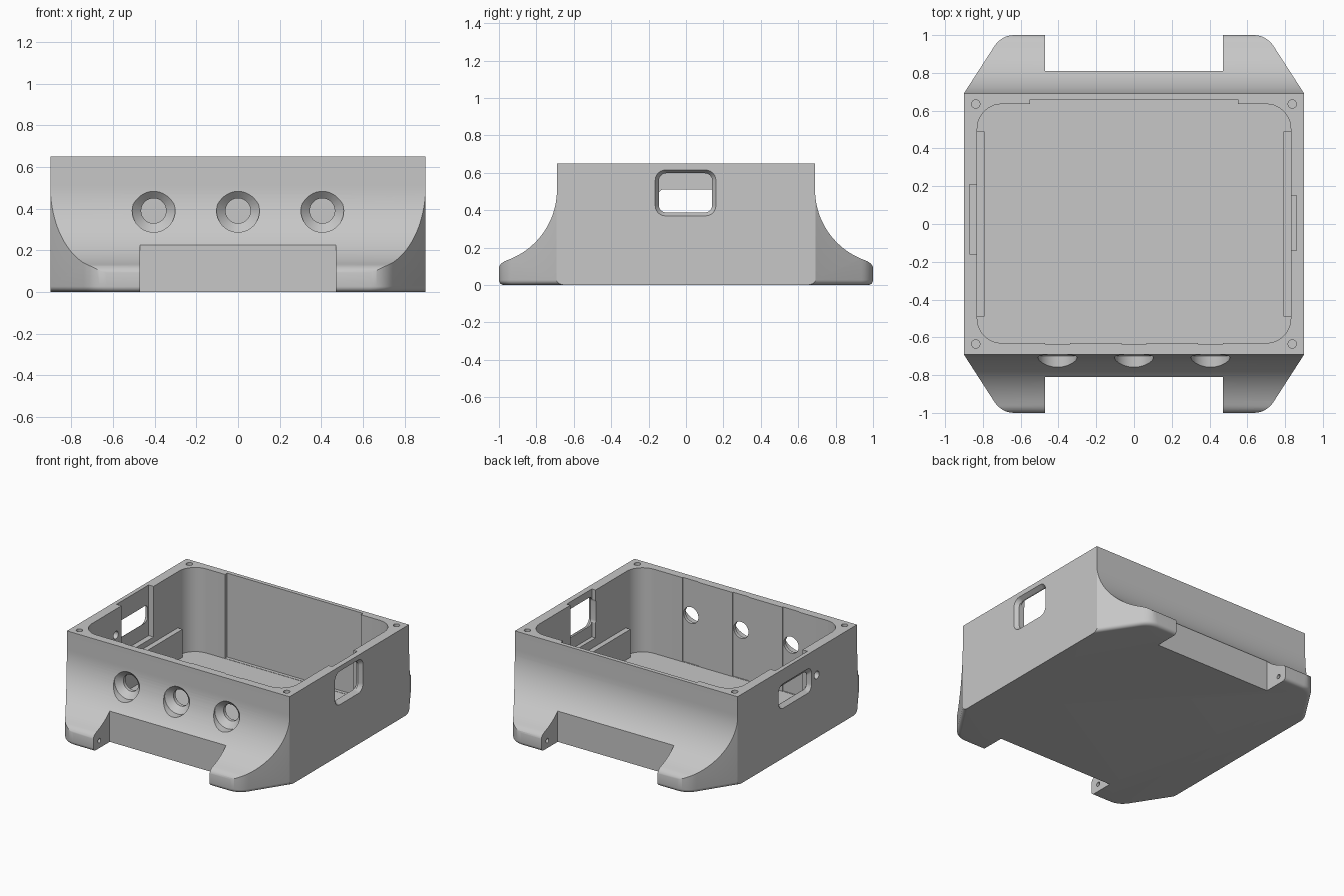
import bpy, bmesh, math

cube = bpy.data.objects.get("Cube")
if cube:
    bpy.data.objects.remove(cube, do_unlink=True)

mat = bpy.data.materials.new("light_grey_plastic")
mat.use_nodes = True
GREY = (0.57, 0.57, 0.57, 1)
mat.diffuse_color = GREY
mat.node_tree.nodes["Principled BSDF"].inputs["Base Color"].default_value = GREY

HALF_X, HALF_Y, TOP, FLOOR = 0.9, 0.69, 0.65, 0.035
PLACE = {"x": lambda u, v, w: (w, u, v),
         "y": lambda u, v, w: (u, w, v),
         "z": lambda u, v, w: (u, v, w)}


def loft(name, axis, sections):
    """Capped solid through (outline, position) sections along an axis."""
    bm = bmesh.new()
    rings = [[bm.verts.new(PLACE[axis](u, v, w)) for u, v in pts] for pts, w in sections]
    n = len(rings[0])
    for a, b in zip(rings, rings[1:]):
        for i in range(n):
            bm.faces.new((a[i], a[(i + 1) % n], b[(i + 1) % n], b[i]))
    bm.faces.new(rings[0])
    bm.faces.new(rings[-1])
    bmesh.ops.recalc_face_normals(bm, faces=bm.faces)
    mesh = bpy.data.meshes.new(name)
    bm.to_mesh(mesh)
    bm.free()
    mesh.materials.append(mat)
    obj = bpy.data.objects.new(name, mesh)
    bpy.context.collection.objects.link(obj)
    return obj


def rounded(u0, u1, v0, v1, r, steps=10):
    pts = []
    for k, (cu, cv) in enumerate([(u1 - r, v1 - r), (u0 + r, v1 - r),
                                  (u0 + r, v0 + r), (u1 - r, v0 + r)]):
        for i in range(steps + 1):
            a = (k + i / steps) * math.pi / 2
            pts.append((cu + r * math.cos(a), cv + r * math.sin(a)))
    return pts


def circle(u, v, r, n=40):
    return [(u + r * math.cos(2 * math.pi * i / n), v + r * math.sin(2 * math.pi * i / n))
            for i in range(n)]


def bezier(a, b, c, n=8):
    return [tuple((1 - t) ** 2 * p + 2 * t * (1 - t) * q + t * t * s
                  for p, q, s in zip(a, b, c)) for t in [i / n for i in range(n + 1)]]


def box(name, x0, x1, y0, y1, z0, z1):
    rect = [(x0, y0), (x1, y0), (x1, y1), (x0, y1)]
    return loft(name, "z", [(rect, z0), (rect, z1)])


def combine(target, tool, operation="DIFFERENCE"):
    mod = target.modifiers.new("cut", "BOOLEAN")
    mod.operation, mod.solver, mod.object = operation, "EXACT", tool
    bpy.context.view_layer.objects.active = target
    bpy.ops.object.modifier_apply(modifier=mod.name)
    bpy.data.objects.remove(tool, do_unlink=True)


def plan(d):
    """Footprint with angled corners, shrunk inwards by d on the flared ends."""
    y0, yc = HALF_Y + 0.002 - d / 0.54, 1 - d
    xc = HALF_X - (yc - y0) * 0.645
    quarter = [(HALF_X, y0)] + bezier((xc + 0.04, yc - 0.062), (xc, yc), (xc - 0.07, yc))
    back = quarter + [(-x, y) for x, y in reversed(quarter)]
    return back + [(-x, -y) for x, y in back]


# Outer body: flared side profile crossed with the footprint
R, CY, CZ = 0.4, 1.09, 0.51
end = math.acos(-0.135 / R)
half = [(HALF_Y, TOP)]
for i in range(25):
    a = math.pi - (math.pi - end) * i / 24
    half.append((CY + R * math.cos(a), CZ - R * math.sin(a)))
half += bezier(half[-1], (1.002, 0.117), (1.002, 0.08))[1:] + [(1.002, -0.05)]
profile = half + [(-y, z) for y, z in reversed(half)]
body = loft("enclosure_body", "x", [(profile, -1), (profile, 1)])

fillet = 0.027
sections = []
for i in range(7):
    a = math.pi / 2 * i / 6
    sections.append((plan(fillet * (1 - math.sin(a))), fillet * (1 - math.cos(a))))
sections.append((plan(0), TOP + 0.1))
combine(body, loft("footprint", "z", sections), "INTERSECT")

# Notches between the feet
for s in (-1, 1):
    y0, y1 = sorted((s * 0.81, s * 1.2))
    combine(body, box("notch", -0.47, 0.47, y0, y1, -0.1, 0.5))

# Main cavity and its wall recesses
cavity = rounded(-0.83, 0.83, -0.63, 0.635, 0.13)
combine(body, loft("cavity", "z", [(cavity, FLOOR), (cavity, 1)]))
combine(body, box("back_recess", -0.55, 0.55, 0.5, 0.66, FLOOR + 0.002, 1))
combine(body, box("left_recess", 0.7, 0.86, -0.14, 0.15, 0.3, 1))
combine(body, box("right_recess", -0.87, -0.7, -0.16, 0.21, 0.28, 1))

# Front ports: counterbore, cone and through hole
for x in (-0.405, 0, 0.405):
    combine(body, box("port_recess", x - 0.065, x + 0.065, -0.636, -0.5, FLOOR + 0.002, 1))
    wide, narrow = circle(x, 0.39, 0.103), circle(x, 0.39, 0.06)
    combine(body, loft("port", "y", [(wide, -1.2), (wide, -0.7), (narrow, -0.66), (narrow, -0.5)]))


# Side windows with sloped outer rims
def window(sign, outer, inner):
    combine(body, loft("window", "x", [(outer, sign * 1.0), (outer, sign * 0.9005),
                                       (inner, sign * 0.872), (inner, sign * 0.7)]))


window(1, rounded(-0.165, 0.16, 0.37, 0.615, 0.055), rounded(-0.145, 0.14, 0.388, 0.598, 0.04))
window(-1, rounded(-0.165, 0.215, 0.365, 0.545, 0.05), rounded(-0.15, 0.2, 0.388, 0.512, 0.035))
pin = circle(-0.225, 0.46, 0.028, 24)
combine(body, loft("pin_hole", "x", [(pin, -1), (pin, -0.7)]))

# Screw holes in the rim corners and small holes in the feet
for sx in (-1, 1):
    for sy in (-1, 1):
        screw = circle(sx * 0.838, sy * 0.635, 0.022, 24)
        combine(body, loft("screw_hole", "z", [(screw, 0.4), (screw, 1)]))
        foot = circle(sy * 0.93, 0.055, 0.016, 20)
        combine(body, loft("foot_hole", "x", [(foot, sx * 0.4), (foot, sx * 0.6)]))

# Low ribs along both inner side walls
left_rib = box("left_rib", 0.792, 0.832, -0.49, 0.49, FLOOR - 0.005, 0.24)
right_rib = box("right_rib", -0.832, -0.792, -0.49, 0.49, FLOOR - 0.005, 0.24)

bpy.ops.object.select_all(action="DESELECT")
body.select_set(True)
bpy.context.view_layer.objects.active = body
bpy.ops.object.shade_smooth_by_angle(angle=math.radians(28))
